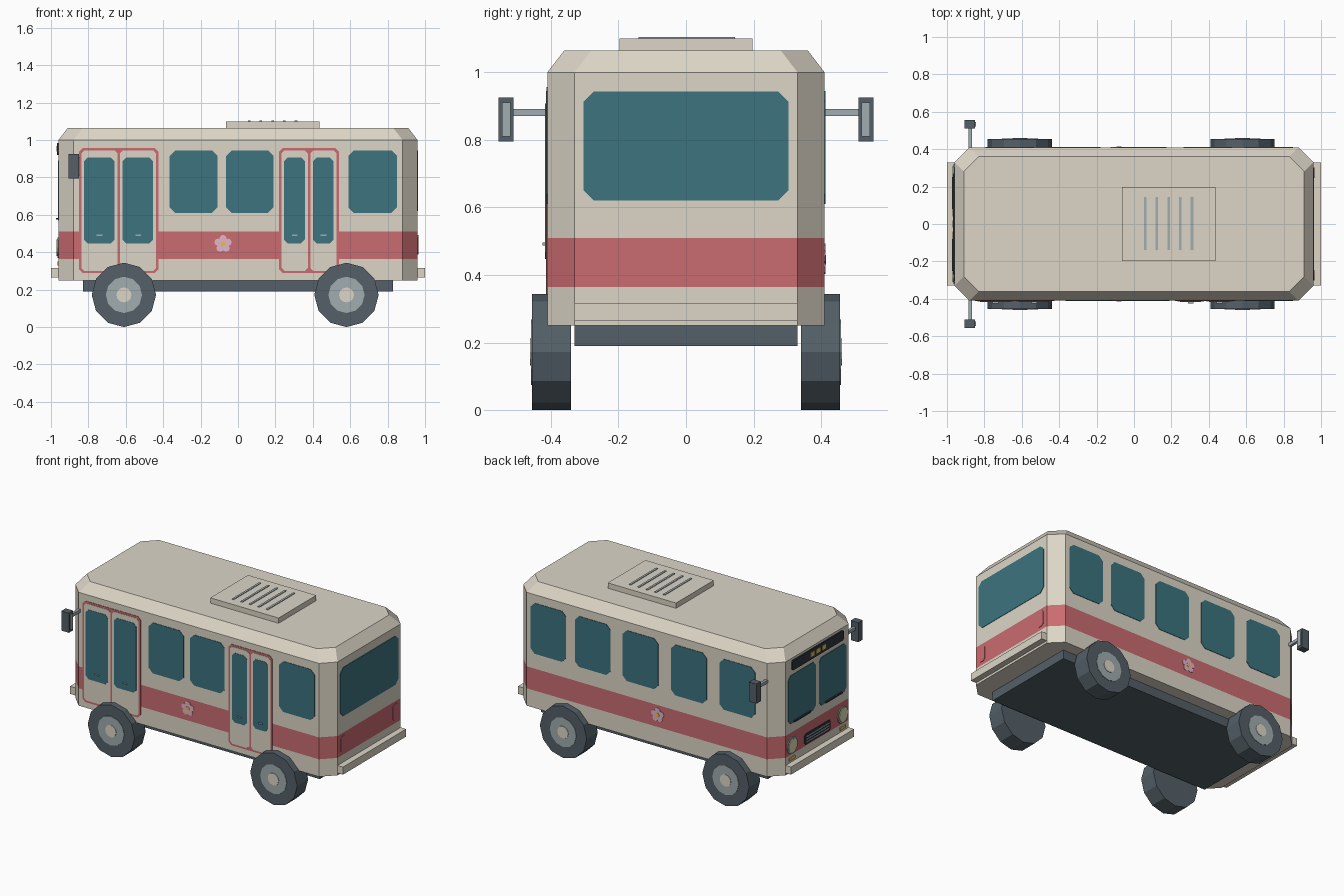
import bpy, bmesh
from math import sin, cos, tau

if "Cube" in bpy.data.objects:
    bpy.data.objects.remove(bpy.data.objects["Cube"])


def mat(name, r, g, b):
    m = bpy.data.materials.new(name)
    m.diffuse_color = [(c / 255) ** 2.2 for c in (r, g, b)] + [1]
    m.use_nodes = True
    m.node_tree.nodes["Principled BSDF"].inputs["Base Color"].default_value = m.diffuse_color
    return m


CREAM = mat("cream", 220, 213, 198)
RED = mat("red", 201, 108, 112)
GLASS = mat("glass", 62, 115, 126)
DARK = mat("dark", 84, 96, 103)
BLACK = mat("black", 50, 56, 62)
GREY = mat("grey", 160, 171, 173)
PINK = mat("pink", 228, 180, 195)
YELLOW = mat("yellow", 225, 190, 90)
LAMP = mat("lamp", 225, 222, 180)

# Body half sizes, and maps from (across, up, outward) to each side
HX, HY = 0.96, 0.41
SIDES = {
    "door": lambda u, v, w: (u, -HY - w, v),
    "far": lambda u, v, w: (u, HY + w, v),
    "nose": lambda u, v, w: (-HX - w, u, v),
    "tail": lambda u, v, w: (HX + w, u, v),
    "roof": lambda u, v, w: (u, v, 1.065 + w),
    "base": lambda u, v, w: (u, v, w),
}


def finish(name, bm, *mats):
    bmesh.ops.recalc_face_normals(bm, faces=bm.faces)
    me = bpy.data.meshes.new(name)
    bm.to_mesh(me)
    bm.free()
    for m in mats:
        me.materials.append(m)
    ob = bpy.data.objects.new(name, me)
    bpy.context.collection.objects.link(ob)
    return ob


def oct_rect(u0, u1, v0, v1, c=0.0):
    """Rectangle outline with cut corners."""
    if c == 0:
        return [(u0, v0), (u1, v0), (u1, v1), (u0, v1)]
    return [(u0 + c, v0), (u1 - c, v0), (u1, v0 + c), (u1, v1 - c),
            (u1 - c, v1), (u0 + c, v1), (u0, v1 - c), (u0, v0 + c)]


def disc(u, v, r, n):
    return [(u + r * cos(tau * i / n), v + r * sin(tau * i / n)) for i in range(n)]


def loft(bm, rings):
    """Closed skin through rings of points; returns the side bands."""
    rows = [[bm.verts.new(p) for p in ring] for ring in rings]
    n = len(rows[0])
    bands = [[bm.faces.new((a[i], a[(i + 1) % n], b[(i + 1) % n], b[i]))
              for i in range(n)] for a, b in zip(rows, rows[1:])]
    bm.faces.new(rows[0])
    bm.faces.new(rows[-1])
    return bands


def plates(name, side, outlines, w1, m, w0=-0.005):
    """Extruded outlines lying on one side of the body."""
    f = SIDES[side]
    bm = bmesh.new()
    for pts in outlines:
        loft(bm, [[f(u, v, w) for u, v in pts] for w in (w0, w1)])
    return finish(name, bm, m)


# Body shell with red belt and bevelled roof edge
bm = bmesh.new()
rings = [[(x, y, z) for x, y in oct_rect(-HX + i, HX - i, -HY + i, HY - i, 0.08)]
         for z, i in ((0.25, 0), (0.365, 0), (0.51, 0), (1.0, 0), (1.065, 0.05))]
for face in loft(bm, rings)[1]:
    face.material_index = 1
finish("body", bm, CREAM, RED)

# Underbody
plates("chassis", "base", [oct_rect(-0.83, 0.83, -0.33, 0.33)], 0.26, DARK, 0.19)

# Bumpers
for side in ("nose", "tail"):
    plates(side + "_bumper", side, [oct_rect(-0.33, 0.33, 0.265, 0.315)], 0.04, CREAM)

# Wheels with hubs
for side, s in (("door", "near"), ("far", "far")):
    for x, end in ((-0.61, "front"), (0.58, "rear")):
        n = f"{s}_{end}_"
        plates(n + "tyre", side, [disc(x, 0.172, 0.172, 12)], 0.045, DARK, -0.07)
        plates(n + "rim", side, [disc(x, 0.172, 0.097, 12)], 0.048, GREY, 0.03)
        plates(n + "hub", side, [disc(x, 0.172, 0.04, 12)], 0.051, CREAM, 0.03)

# Side windows
plates("near_windows", "door", [oct_rect(a, b, 0.61, 0.945, 0.03) for a, b in
       ((-0.365, -0.11), (-0.063, 0.19), (0.59, 0.85))], 0.003, GLASS)
plates("far_windows", "far", [oct_rect(x - 0.13, x + 0.13, 0.61, 0.945, 0.03)
       for x in (0.72, 0.395, 0.045, -0.31, -0.665)], 0.003, GLASS)

# Folding doors: red frame, two leaves, glass and handles
for name, a, b in (("front_door", -0.85, -0.425), ("rear_door", 0.22, 0.54)):
    mid = (a + b) / 2
    leaves = ((a + 0.013, mid - 0.007), (mid + 0.007, b - 0.013))
    plates(name + "_frame", "door", [oct_rect(a, b, 0.288, 0.957, 0.02)], 0.003, RED)
    plates(name + "_leaves", "door",
           [oct_rect(p, q, 0.301, 0.944, 0.015) for p, q in leaves], 0.005, CREAM)
    plates(name + "_glass", "door",
           [oct_rect(p + 0.014, q - 0.016, 0.447, 0.907, 0.02) for p, q in leaves],
           0.007, GLASS)
    plates(name + "_handles", "door",
           [oct_rect((p + q) / 2 - 0.015, (p + q) / 2 + 0.015, 0.488, 0.496)
            for p, q in leaves], 0.014, GREY)

# Flower badge on each side
for side in ("door", "far"):
    petals = [disc(-0.08 + 0.028 * sin(tau * i / 5), 0.445 + 0.028 * cos(tau * i / 5),
                   0.02, 8) for i in range(5)]
    plates(side + "_flower_petals", side, petals, 0.003, PINK)
    plates(side + "_flower_centre", side, [disc(-0.08, 0.445, 0.014, 8)], 0.005, YELLOW)

# Tail: window and lamps
plates("rear_window", "tail", [oct_rect(-0.303, 0.303, 0.62, 0.943, 0.03)], 0.003, GLASS)
plates("tail_lamps", "tail", [oct_rect(y - 0.028, y + 0.028, 0.387, 0.493, 0.014)
       for y in (-0.273, 0.273)], 0.004, RED)

# Nose: windscreen, wipers, sign, grille, lamps
plates("windscreen", "nose", [oct_rect(0.018, 0.305, 0.57, 0.89, 0.025),
       oct_rect(-0.305, -0.018, 0.57, 0.89, 0.025)], 0.003, GLASS)
plates("wipers", "nose", [oct_rect(0.08, 0.25, 0.574, 0.584),
       oct_rect(-0.25, -0.08, 0.574, 0.584)], 0.013, BLACK)
plates("route_sign", "nose", [oct_rect(-0.27, 0.27, 0.92, 0.985, 0.01)], 0.008, BLACK)
plates("sign_light", "nose", [oct_rect(y - 0.02, y + 0.02, 0.938, 0.967)
       for y in (-0.06, 0, 0.06)], 0.01, YELLOW)
plates("grille", "nose", [oct_rect(-0.135, 0.135, 0.375, 0.445, 0.01)], 0.005, BLACK)
plates("grille_bars", "nose", [oct_rect(-0.12, 0.12, z, z + 0.007)
       for z in (0.388, 0.406, 0.424)], 0.008, GREY)
ends = (-0.265, 0.265)
plates("headlamp_rims", "nose", [disc(y, 0.425, 0.055, 12) for y in ends], 0.006, GREY)
plates("headlamps", "nose", [disc(y, 0.425, 0.044, 12) for y in ends], 0.01, LAMP)
plates("turn_signals", "nose", [oct_rect(y - 0.03, y + 0.03, 0.33, 0.35)
       for y in ends], 0.006, YELLOW)

# Wing mirrors
for side in ("door", "far"):
    plates(side + "_mirror_arm", side, [oct_rect(-0.885, -0.867, 0.87, 0.891)], 0.11, GREY)
    plates(side + "_mirror_case", side,
           [oct_rect(-0.905, -0.85, 0.795, 0.925)], 0.145, DARK, 0.1)
    plates(side + "_mirror_glass", side,
           [oct_rect(-0.86, -0.845, 0.81, 0.91)], 0.135, GREY, 0.11)

# Roof air unit with slats
plates("roof_unit", "roof", [oct_rect(-0.065, 0.435, -0.197, 0.197)], 0.035, CREAM)
plates("roof_slats", "roof", [oct_rect(0.053 + 0.0625 * i, 0.067 + 0.0625 * i, -0.14, 0.145)
       for i in range(5)], 0.039, GREY)
